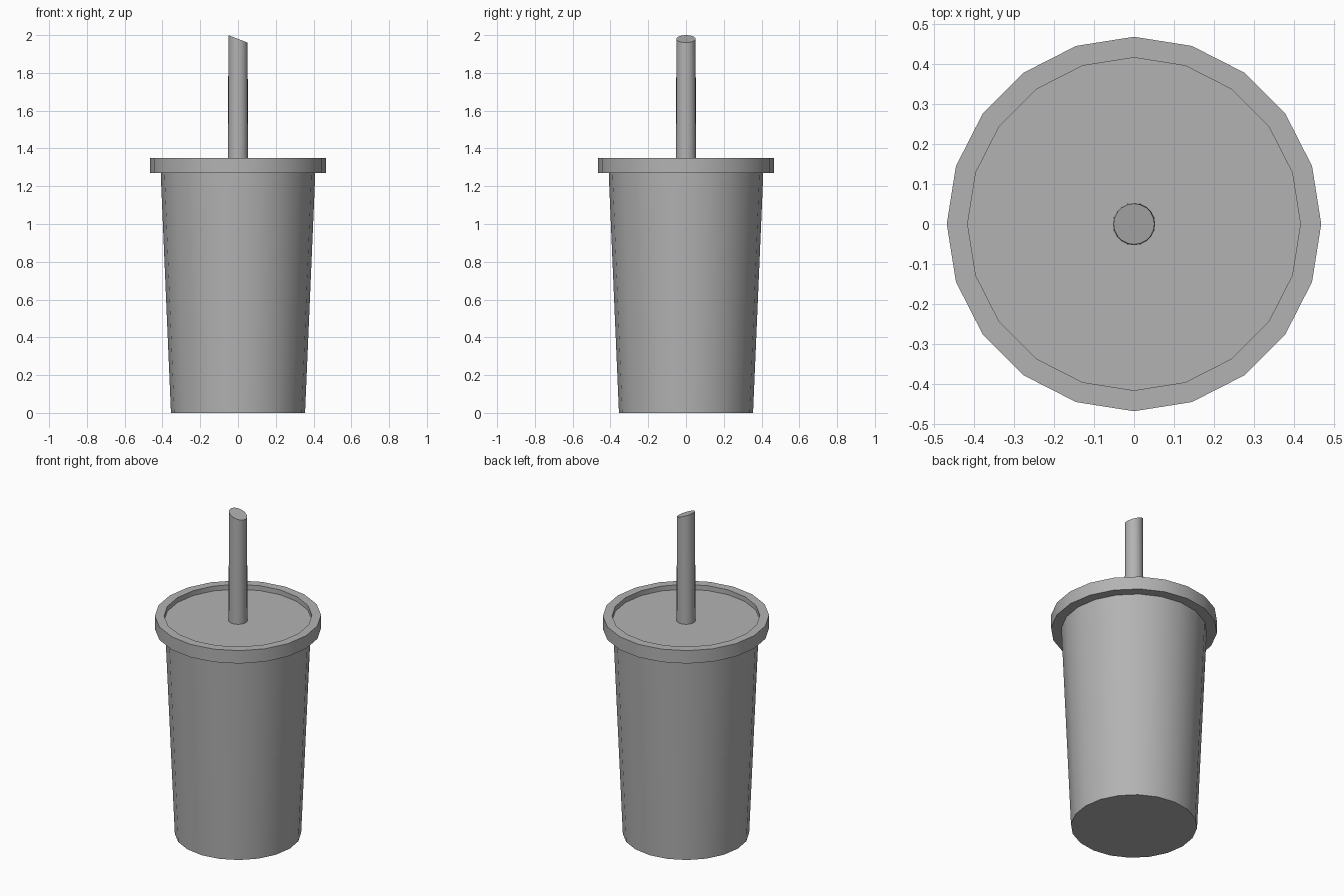
import bpy, bmesh, math

if "Cube" in bpy.data.objects:
    bpy.data.objects.remove(bpy.data.objects["Cube"])

# Mid grey plastic
grey = bpy.data.materials.new("grey_plastic")
grey.diffuse_color = (0.45, 0.45, 0.45, 1)
grey.use_nodes = True
grey.node_tree.nodes["Principled BSDF"].inputs["Base Color"].default_value = grey.diffuse_color


def lathe(name, profile, sides, slant=0.0):
    """Revolve (radius, z) points about z; radius 0 makes a flat cap.
    slant tilts every point above z = 1.9 along x."""
    bm = bmesh.new()
    rings = []
    for r, z in profile:
        if r == 0:
            continue
        ring = []
        for i in range(sides):
            a = 2 * math.pi * i / sides
            x, y = r * math.cos(a), r * math.sin(a)
            ring.append(bm.verts.new((x, y, z - (slant * x if z > 1.9 else 0))))
        rings.append(ring)
    for lo, hi in zip(rings, rings[1:]):
        for i in range(sides):
            j = (i + 1) % sides
            bm.faces.new((lo[i], lo[j], hi[j], hi[i]))
    if profile[0][0] == 0:
        bm.faces.new(rings[0][::-1])
    if profile[-1][0] == 0:
        bm.faces.new(rings[-1])
    mesh = bpy.data.meshes.new(name)
    bm.to_mesh(mesh)
    bm.free()
    mesh.materials.append(grey)
    obj = bpy.data.objects.new(name, mesh)
    bpy.context.collection.objects.link(obj)
    bpy.ops.object.select_all(action='DESELECT')
    obj.select_set(True)
    bpy.context.view_layer.objects.active = obj
    bpy.ops.object.shade_smooth_by_angle(angle=math.radians(30))
    return obj


# Tapered cup, open under the lid
lathe("cup", [(0, 0), (0.355, 0), (0.408, 1.24)], 20)

# Lid with short skirt, raised rim and recessed top
lathe("lid", [(0.408, 1.24), (0.409, 1.27), (0.467, 1.27), (0.467, 1.35),
              (0.415, 1.35), (0.415, 1.32), (0, 1.32)], 20)

# Straw with slanted tip
lathe("straw", [(0, 1.32), (0.053, 1.32), (0.052, 1.65),
                (0.051, 1.98), (0, 1.98)], 20, slant=0.39)
